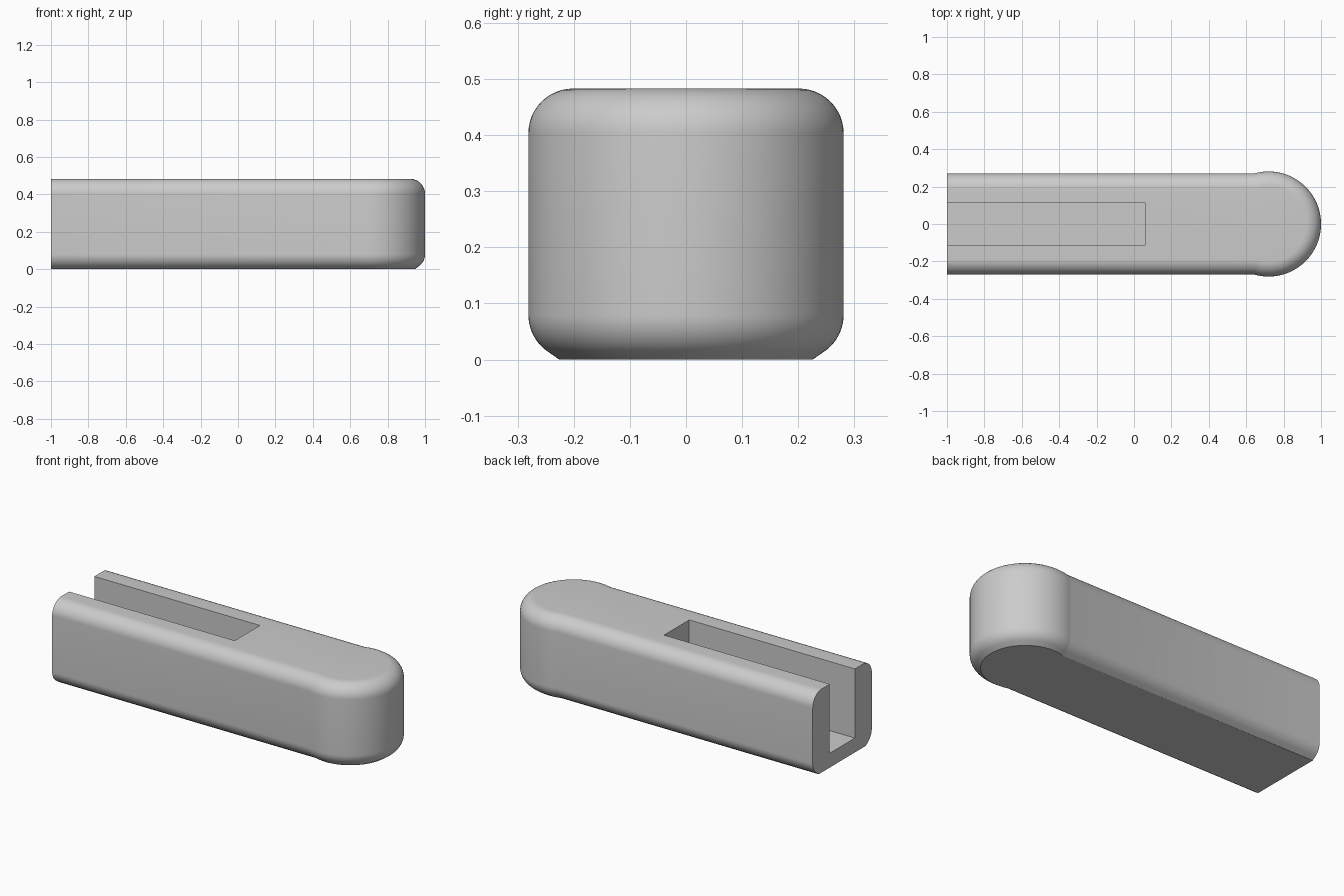
import bpy, bmesh, math

if "Cube" in bpy.data.objects:
    bpy.data.objects.remove(bpy.data.objects["Cube"])

HEIGHT, FILLET = 0.483, 0.08
BAR_HALF, CAP_R, CAP_X = 0.27, 0.281, 0.719
ARC_STEPS, FILLET_STEPS = 64, 12

grey = bpy.data.materials.new("light grey")
grey.diffuse_color = (0.6, 0.6, 0.6, 1)
grey.use_nodes = True
grey.node_tree.nodes["Principled BSDF"].inputs["Base Color"].default_value = grey.diffuse_color


def outline(inset):
    """Bar with a slightly wider round nose, shrunk by inset."""
    half, r = BAR_HALF - inset, CAP_R - inset
    end = math.pi - math.asin(half / r)
    pts = [(-1, -half)]
    for i in range(ARC_STEPS + 1):
        a = -end + 2 * end * i / ARC_STEPS
        pts.append((CAP_X + r * math.cos(a), r * math.sin(a)))
    return pts + [(-1, half)]


# Edge profile as (inset, z): bottom chamfer tangent to a fillet, full fillet on top
levels = [(0.055, 0)]
for i in range(FILLET_STEPS + 1):
    a = math.radians(52) * (1 - i / FILLET_STEPS)
    levels.append((FILLET * (1 - math.cos(a)), FILLET * (1 - math.sin(a))))
for i in range(FILLET_STEPS + 1):
    a = math.radians(90) * i / FILLET_STEPS
    levels.append((FILLET * (1 - math.cos(a)), HEIGHT - FILLET * (1 - math.sin(a))))

# Body: outlines stacked and joined
bm = bmesh.new()
rings = [[bm.verts.new((x, y, z)) for x, y in outline(d)] for d, z in levels]
n = len(rings[0])
for low, high in zip(rings, rings[1:]):
    for i in range(n - 1):
        bm.faces.new((low[i], low[i + 1], high[i + 1], high[i]))
bm.faces.new(rings[0][::-1])
bm.faces.new(rings[-1])
# flat open end
bm.faces.new([r[0] for r in rings] + [r[-1] for r in reversed(rings)])
bmesh.ops.recalc_face_normals(bm, faces=bm.faces)
mesh = bpy.data.meshes.new("slotted_handle")
bm.to_mesh(mesh)
bm.free()
mesh.materials.append(grey)
body = bpy.data.objects.new("slotted_handle", mesh)
bpy.context.collection.objects.link(body)

# Slot: open at the top and the flat end
x0, x1, z0, z1 = -1.2, 0.06, 0.083, 0.7
bpy.ops.mesh.primitive_cube_add(size=1, location=((x0 + x1) / 2, 0, (z0 + z1) / 2))
cutter = bpy.context.object
cutter.name = "slot_cutter"
cutter.scale = (x1 - x0, 0.23, z1 - z0)
cutter.data.materials.append(grey)
bpy.context.view_layer.update()

cut = body.modifiers.new("slot", 'BOOLEAN')
cut.operation = 'DIFFERENCE'
cut.solver = 'EXACT'
cut.object = cutter
bpy.ops.object.select_all(action='DESELECT')
body.select_set(True)
bpy.context.view_layer.objects.active = body
bpy.ops.object.modifier_apply(modifier=cut.name)
bpy.data.objects.remove(cutter, do_unlink=True)
bpy.ops.object.shade_smooth_by_angle(angle=math.radians(30))
